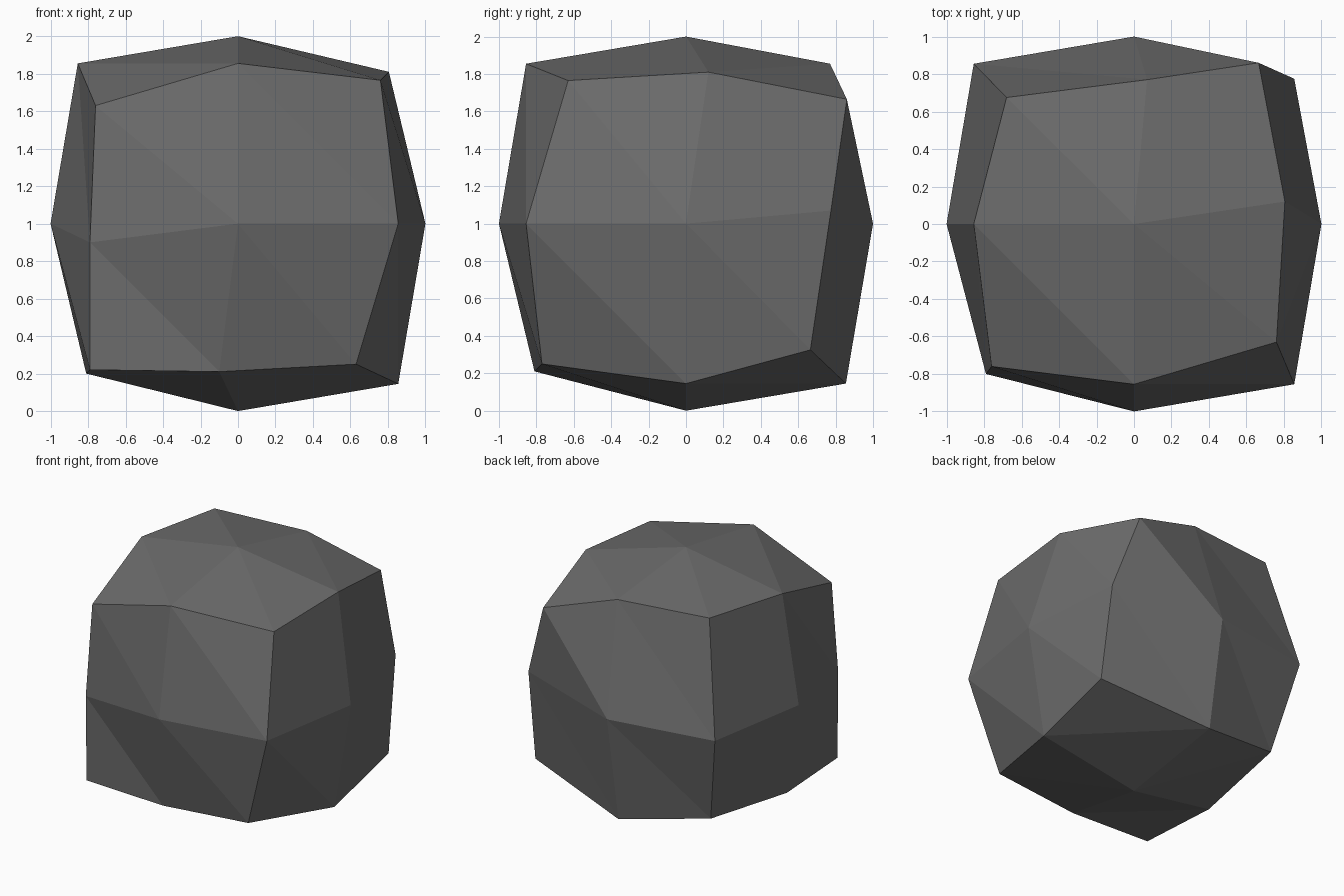
import bpy
import bmesh
from mathutils import Vector

default_cube = bpy.data.objects.get("Cube")
if default_cube:
    bpy.data.objects.remove(default_cube, do_unlink=True)

# Worn rounded block: each side is a two by two grid, so every point is named
# by its signs along x, y and z. Untouched points follow a rounded cube.
REACH = {1: 1.0, 2: 0.855, 3: 0.76}

# Chipped corners and edge middles, as distances from the block's middle
CHIPPED = {
    # top corners
    (1, -1, 1): (0.76, -0.63, 0.765),
    (1, 1, 1): (0.665, 0.86, 0.665),
    (-1, -1, 1): (-0.76, -0.76, 0.63),
    (-1, 1, 1): (-0.68, 0.675, 0.87),
    # bottom corners
    (1, -1, -1): (0.63, -0.77, -0.75),
    (1, 1, -1): (0.87, 0.665, -0.675),
    (-1, -1, -1): (-0.79, -0.79, -0.78),
    (-1, 1, -1): (-0.71, 0.7, -0.72),
    # edge middles
    (1, 0, 1): (0.805, 0.12, 0.81),
    (0, 1, 1): (0.07, 0.77, 0.855),
    (1, 1, 0): (0.855, 0.775, 0.07),
    (-1, -1, 0): (-0.79, -0.8, -0.1),
    (0, -1, -1): (-0.1, -0.81, -0.79),
    (-1, 0, -1): (-0.81, -0.12, -0.8),
}

X, Y, Z = Vector((1, 0, 0)), Vector((0, 1, 0)), Vector((0, 0, 1))

# Right and up direction of each side, seen from outside
SIDES = [(X, Z), (Y, Z), (-X, Z), (-Y, Z), (X, Y), (Y, X)]


def make_material(name, value):
    colour = (value, value, value, 1.0)
    material = bpy.data.materials.new(name)
    material.use_nodes = True
    material.diffuse_color = colour
    shader = material.node_tree.nodes["Principled BSDF"]
    shader.inputs["Base Color"].default_value = colour
    return material


def build_block(name, material):
    bm = bmesh.new()
    points = {}

    def point(direction):
        key = tuple(round(c) for c in direction)
        if key not in points:
            reach = REACH[sum(abs(c) for c in key)]
            place = Vector(CHIPPED.get(key, [c * reach for c in key]))
            points[key] = bm.verts.new(place + Z)
        return points[key]

    # Four cells per side, each split along the same diagonal
    for right, up in SIDES:
        out = right.cross(up)
        for i in (-1, 0):
            for j in (-1, 0):
                cell = out + right * i + up * j
                low_left, low_right = point(cell), point(cell + right)
                top_left, top_right = point(cell + up), point(cell + right + up)
                bm.faces.new((low_left, low_right, top_left))
                bm.faces.new((low_right, top_right, top_left))

    mesh = bpy.data.meshes.new(name)
    bm.to_mesh(mesh)
    bm.free()
    mesh.materials.append(material)
    block = bpy.data.objects.new(name, mesh)
    bpy.context.collection.objects.link(block)
    return block


build_block("rock", make_material("dark_stone_grey", 0.15))
